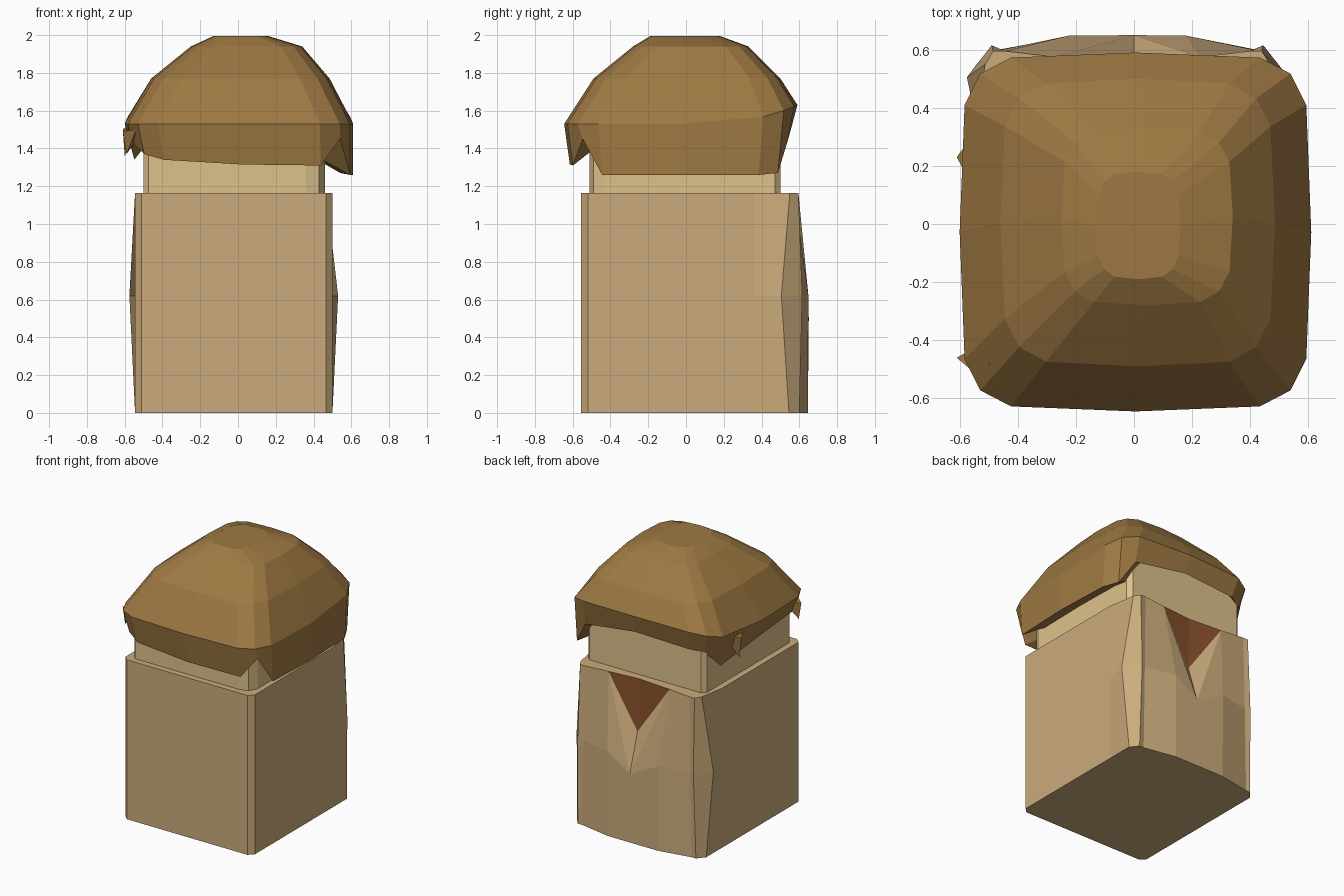
import bpy
from math import sin, cos, pi, copysign
from mathutils import Vector

if "Cube" in bpy.data.objects:
    bpy.data.objects.remove(bpy.data.objects["Cube"])


def material(name, rgb):
    m = bpy.data.materials.new(name)
    m.diffuse_color = (*rgb, 1)
    m.use_nodes = True
    m.node_tree.nodes["Principled BSDF"].inputs["Base Color"].default_value = m.diffuse_color
    return m


TAN = material("tan", (0.60, 0.41, 0.20))
CREAM = material("cream", (0.72, 0.54, 0.26))
BROWN = material("brown", (0.34, 0.19, 0.055))
RUST = material("rust", (0.26, 0.085, 0.027))


def make(name, verts, faces, mat):
    me = bpy.data.meshes.new(name)
    me.from_pydata(verts, [], faces)
    me.materials.append(mat)
    me.update()
    ob = bpy.data.objects.new(name, me)
    bpy.context.collection.objects.link(ob)
    return ob


def bridge(rings, n, skip=()):
    """Quads between consecutive rings, listed counter-clockwise going up."""
    faces = []
    for r in range(rings - 1):
        for j in range(n):
            if (r, j) not in skip:
                k = (j + 1) % n
                faces.append((r*n + j, r*n + k, r*n + n + k, r*n + n + j))
    return faces


def mirrored_ring(half, mid, z):
    """Right half outline, a back middle point, and the mirrored left half."""
    right = [(x, y, z) for x, y in half]
    left = [(-0.045 - x, y, z) for x, y in reversed(half)]
    return right + [mid] + left


# body: block with flared rear corners and a V pocket in the back
front = [(0.465, -0.555), (0.5, -0.52), (0.5, 0.36)]
low = front + [(0.5, 0.545), (0.455, 0.6), (0.42, 0.6), (0.18, 0.645)]
middle = front + [(0.53, 0.505), (0.445, 0.615), (0.41, 0.6), (0.18, 0.648)]
high = front + [(0.467, 0.55), (0.44, 0.595), (0.40, 0.595), (0.225, 0.575)]
N = 15
body = (mirrored_ring(low, (-0.02, 0.645, 0), 0)
        + mirrored_ring(middle, (0.0, 0.65, 0.5), 0.62)
        + mirrored_ring(high, (-0.01, 0.555, 1.165), 1.165))
inner = len(body)
body.append((0.0, 0.56, 0.78))
R, T, L, O = 2*N + 6, 2*N + 7, 2*N + 8, N + 7
faces = bridge(3, N, skip={(1, 6), (1, 7)})
faces += [(N + 6, O, R), (O, inner, R), (O, L, inner), (O, N + 8, L)]
faces += [tuple(reversed(range(N))), tuple(range(2*N, 3*N))]
make("body", body, faces, TAN)

# rust panel at the bottom of the pocket
make("pocket_panel", [body[R], body[T], body[L], body[inner]],
     [(0, 3, 1), (1, 3, 2)], RUST)

# neck: chamfered block between body and cap
outline = [(0.36, -0.51), (0.43, -0.49), (0.46, -0.43), (0.46, 0.47), (0.43, 0.5),
           (-0.47, 0.5), (-0.5, 0.47), (-0.5, -0.48), (-0.475, -0.51)]
n = len(outline)
neck = [(x, y, z) for z in (1.16, 1.62) for x, y in outline]
make("neck", neck, bridge(2, n) + [tuple(reversed(range(n))), tuple(range(n, 2*n))], CREAM)

# cap: rounded square dome with an uneven lower rim
S = 16


def rounded(x0, x1, y0, y1, height, power=0.36):
    pts = []
    for i in range(S):
        a = 2*pi*i/S
        u, v = (copysign(abs(round(t, 6))**power, t) for t in (cos(a), sin(a)))
        pts.append(((x0 + x1)/2 + u*(x1 - x0)/2, (y0 + y1)/2 + v*(y1 - y0)/2, height(i)))
    return pts


rim = [1.26, 1.26, 1.27, 1.44, 1.50, 1.48, 1.46, 1.34,
       1.40, 1.42, 1.37, 1.34, 1.315, 1.31, 1.45, 1.26]


def level(z, back=0.0):
    return lambda i: z + back*max(0, sin(2*pi*i/S))


cap = (rounded(-0.5, 0.46, -0.51, 0.5, lambda i: rim[i] + 0.08)
       + rounded(-0.565, 0.61, -0.615, 0.555, lambda i: rim[i])
       + rounded(-0.6, 0.61, -0.645, 0.59, level(1.53, 0.1))
       + rounded(-0.46, 0.485, -0.49, 0.5, level(1.77), 0.42)
       + rounded(-0.25, 0.34, -0.28, 0.33, level(1.94), 0.5)
       + rounded(-0.13, 0.16, -0.19, 0.18, level(1.995), 0.6))
make("cap", cap, bridge(6, S) + [tuple(range(5*S, 6*S))], BROWN)


# small pointed locks hanging at the cap edge
def lock(name, root_a, root_b, outer, tip):
    make(name, [root_a, root_b, outer, tip],
         [(0, 1, 2), (0, 3, 1), (1, 3, 2), (2, 3, 0)], BROWN)


lock("front_left_lock", (-0.5, -0.40, 1.50), (-0.54, -0.52, 1.50),
     (-0.61, -0.46, 1.49), (-0.59, -0.46, 1.37))
lock("rear_left_lock", (-0.53, 0.34, 1.55), (-0.55, 0.12, 1.55),
     (-0.61, 0.23, 1.50), (-0.6, 0.24, 1.36))
